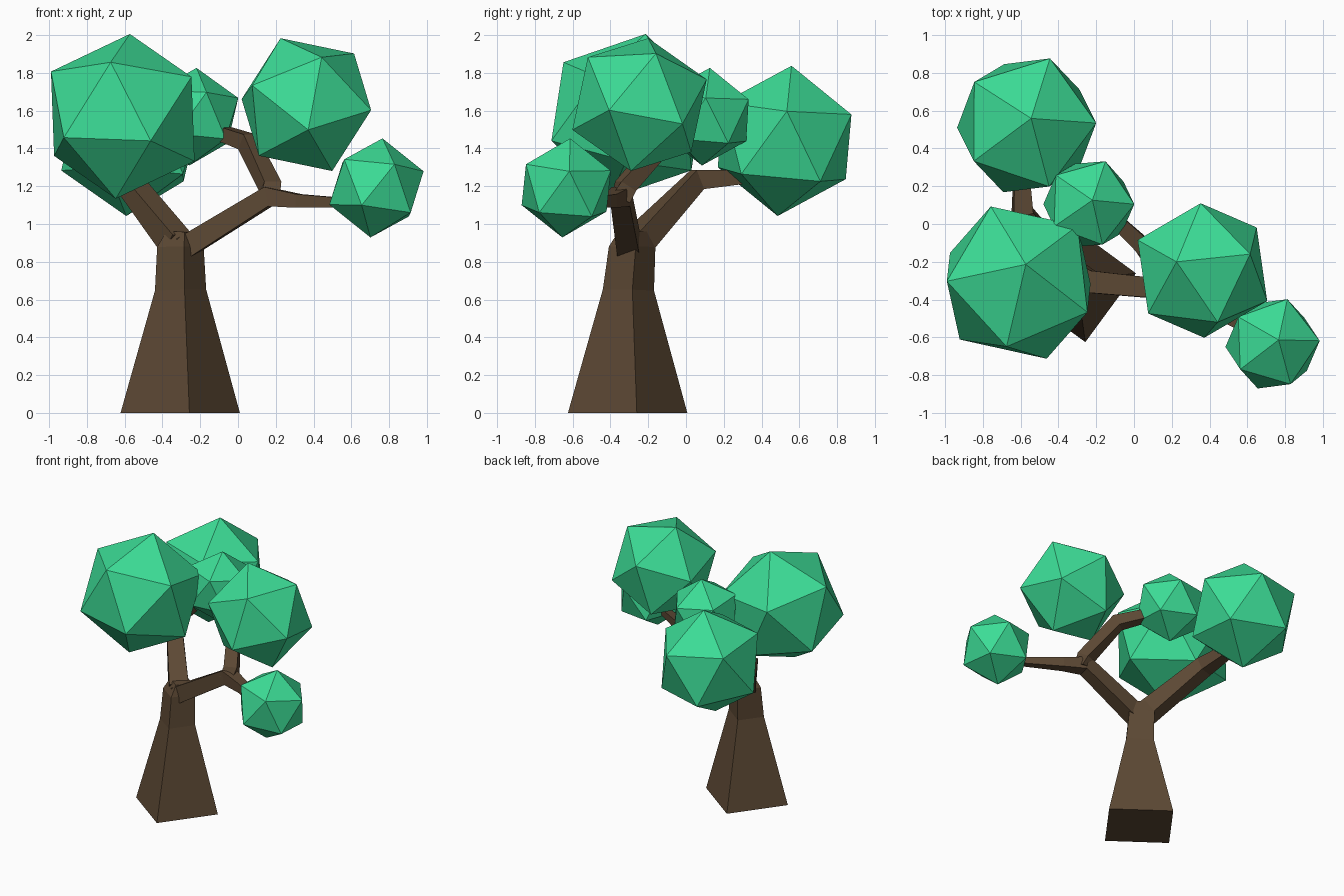
import bpy, bmesh
from mathutils import Vector, Matrix

cube = bpy.data.objects.get("Cube")
if cube:
    bpy.data.objects.remove(cube, do_unlink=True)


def make_material(name, rgb):
    mat = bpy.data.materials.new(name)
    mat.use_nodes = True
    mat.diffuse_color = (*rgb, 1)
    bsdf = next(n for n in mat.node_tree.nodes if n.type == 'BSDF_PRINCIPLED')
    bsdf.inputs["Base Color"].default_value = (*rgb, 1)
    bsdf.inputs["Roughness"].default_value = 0.9
    return mat


bark = make_material("brown bark", (0.107, 0.065, 0.034))
leaf = make_material("green leaves", (0.045, 0.716, 0.305))


def add_object(name, bm, mat):
    bmesh.ops.recalc_face_normals(bm, faces=bm.faces)
    mesh = bpy.data.meshes.new(name)
    bm.to_mesh(mesh)
    bm.free()
    mesh.materials.append(mat)
    obj = bpy.data.objects.new(name, mesh)
    bpy.context.collection.objects.link(obj)
    return obj


def limb(name, nodes, side=None):
    """Square tapered tube through (point, half width) nodes."""
    bm = bmesh.new()
    points = [Vector(p) for p, _ in nodes]
    rings = []
    for i, (p, (_, half)) in enumerate(zip(points, nodes)):
        before = (p - points[i - 1]).normalized() if i else Vector()
        after = (points[i + 1] - p).normalized() if i + 1 < len(points) else Vector()
        along = (before + after).normalized()
        u = Vector(side).normalized() if side else Vector((0, 0, 1)).cross(along).normalized()
        v = along.cross(u).normalized()
        rings.append([bm.verts.new(p + half * (a * u + b * v))
                      for a, b in ((-1, -1), (1, -1), (1, 1), (-1, 1))])
    for low, high in zip(rings, rings[1:]):
        for k in range(4):
            n = (k + 1) % 4
            bm.faces.new((low[k], low[n], high[n], high[k]))
    bm.faces.new(rings[0][::-1])
    bm.faces.new(rings[-1])
    return add_object(name, bm, bark)


def frame(axis, neighbour):
    """Orthonormal frame with z on one corner and x toward the next."""
    z = axis.normalized()
    x = (neighbour - z * neighbour.dot(z)).normalized()
    return Matrix((x, z.cross(x), z)).transposed()


def foliage(name, centre, radius, top, neighbour):
    """Twenty-sided leaf ball aimed by its top corner and one adjacent corner."""
    bm = bmesh.new()
    bmesh.ops.create_icosphere(bm, subdivisions=1, radius=radius)
    corner = max(bm.verts, key=lambda v: v.co.z)
    beside = corner.link_edges[0].other_vert(corner)
    turn = frame(Vector(top), Vector(neighbour)) @ frame(corner.co, beside.co).transposed()
    bm.transform(Matrix.Translation(centre) @ turn.to_4x4())
    return add_object(name, bm, leaf)


# Trunk, flared at the ground and turned on its axis
limb("trunk", [((-0.306, -0.309, 0), 0.226),
               ((-0.304, -0.305, 0.65), 0.097),
               ((-0.305, -0.285, 0.88), 0.088),
               ((-0.295, -0.275, 0.96), 0.06)], side=(0.267, 0.364, 0))

# Branches
limb("back_branch", [((-0.32, -0.27, 0.89), 0.068),
                     ((-0.59, 0.06, 1.235), 0.054),
                     ((-0.60, 0.45, 1.26), 0.03)])
limb("side_branch", [((-0.29, -0.30, 0.87), 0.06),
                     ((0.16, -0.345, 1.145), 0.052),
                     ((0.32, -0.40, 1.122), 0.036),
                     ((0.65, -0.59, 1.11), 0.02)])
limb("upper_branch", [((0.17, -0.345, 1.13), 0.052),
                      ((0.17, -0.32, 1.20), 0.048),
                      ((0.05, -0.12, 1.435), 0.045),
                      ((-0.14, 0.06, 1.50), 0.035)])

# Leaf balls
foliage("left_foliage", (-0.61, -0.31, 1.57), 0.448,
        (0.037, 0.095, 0.43), (-0.38, 0.01, 0.25))
foliage("right_foliage", (0.362, -0.246, 1.632), 0.38,
        (-0.137, 0.046, 0.352), (0.245, 0.086, 0.272))
foliage("low_foliage", (0.733, -0.634, 1.191), 0.265,
        (0.032, 0.021, 0.263), (0.247, 0.016, 0.087))
foliage("small_foliage", (-0.239, 0.105, 1.568), 0.26,
        (0.019, 0.021, 0.257), (0.239, 0, 0.102))
foliage("back_foliage", (-0.568, 0.522, 1.44), 0.4,
        (0.024, 0.037, 0.4), (0.365, 0.012, 0.157))
